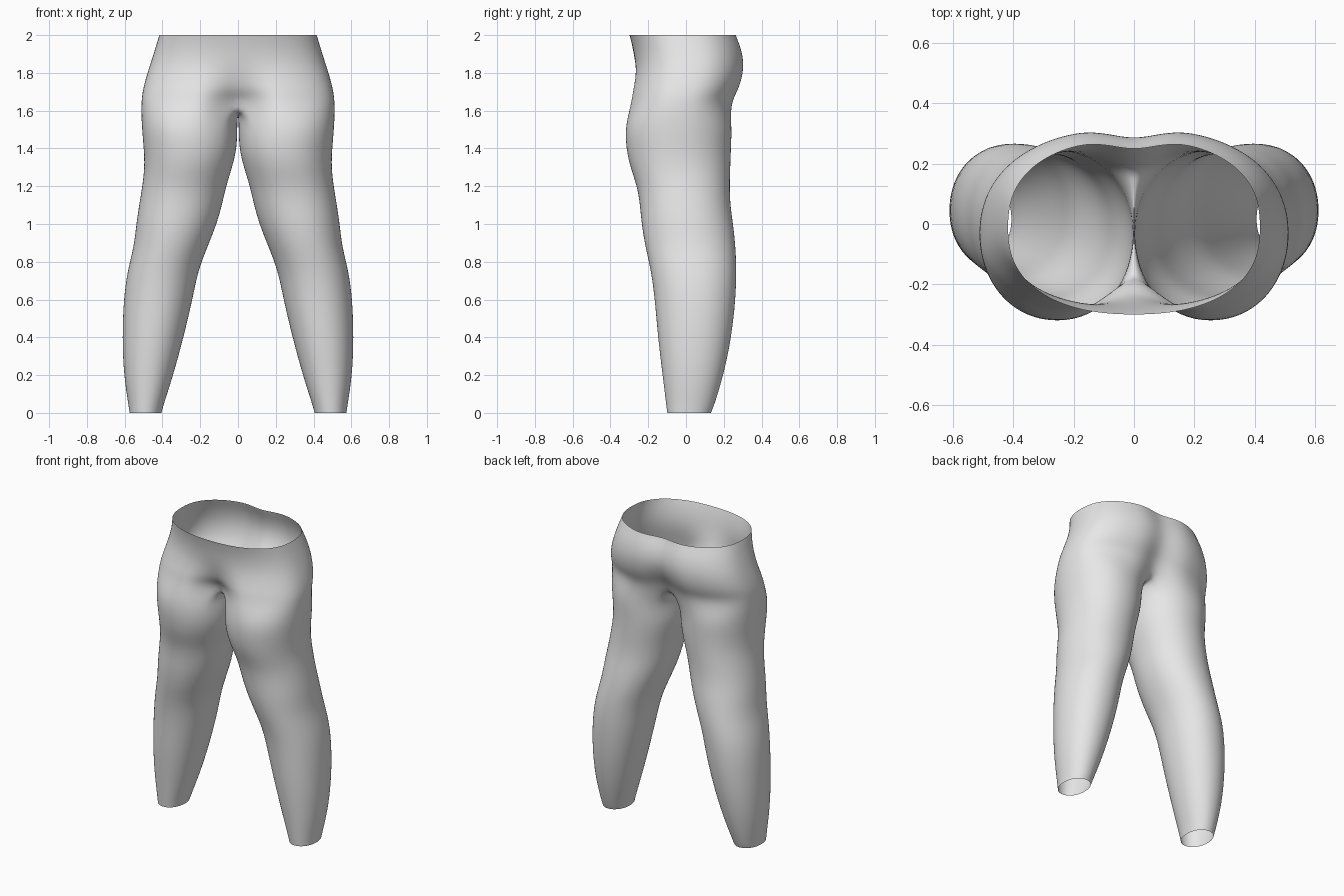
import bpy, bmesh, math

if "Cube" in bpy.data.objects:
    bpy.data.objects.remove(bpy.data.objects["Cube"])

M = 20        # segments round the outside of one half, front to back
INNER = 9     # segments of the inner thigh arc, back to front
PSI = math.radians(50)

# closed leg rings: z, x inner, x outer, y front, y back
LEG = [
    (0.00, .405, .575, -.100, .133),
    (0.04, .395, .580, -.105, .150),
    (0.20, .342, .606, -.125, .200),
    (0.40, .288, .614, -.150, .242),
    (0.60, .240, .607, -.166, .264),
    (0.75, .212, .587, -.186, .269),
    (0.88, .160, .552, -.217, .264),
    (1.00, .112, .540, -.237, .251),
    (1.10, .084, .525, -.245, .236),
    (1.20, .062, .508, -.260, .233),
    (1.30, .030, .496, -.297, .236),
    (1.40, .004, .500, -.319, .240),
    (1.52, .003, .512, -.325, .245),
]
# open hip rings: z, x outer, y front, y back, front dent, back dent
HIP = [
    (1.64, .514, -.315, .255, .170, .075),
    (1.70, .507, -.304, .287, .090, .075),
    (1.76, .493, -.288, .310, .045, .055),
    (1.84, .468, -.274, .322, .008, .038),
    (1.92, .442, -.280, .310, .000, .036),
    (1.98, .424, -.294, .287, .000, .038),
    (2.00, .418, -.300, .280, .000, .037),
]


def power(v, e):
    return math.copysign(abs(v) ** e, v)


def leg_ring(z, xi, xo, yf, yb):
    cx, rx, cy, ry = (xi + xo) / 2, (xo - xi) / 2, (yf + yb) / 2, (yb - yf) / 2
    outer, inner = math.pi - PSI, PSI
    angles = [-outer + 2 * outer * i / M for i in range(M + 1)]
    angles += [outer + 2 * inner * i / INNER for i in range(1, INNER)]
    return [(cx + rx * power(math.cos(a), .95), cy + ry * power(math.sin(a), .95), z)
            for a in angles]


def hip_ring(z, xo, yf, yb, df, db):
    cy, ry = (yf + yb) / 2, (yb - yf) / 2
    pts = []
    for i in range(M + 1):
        a = math.pi * i / M
        x = xo * power(math.sin(a), .88) if 0 < i < M else 0.0
        y = cy - ry * power(math.cos(a), .82)
        # centre creases at the front and the seat
        y += df * math.exp(-(x / .11) ** 2) if i < M / 2 else -db * math.exp(-(x / .09) ** 2)
        pts.append((x, y, z))
    return pts


bm = bmesh.new()
legs = [[bm.verts.new(p) for p in leg_ring(*r)] for r in LEG]
hips = [[bm.verts.new(p) for p in hip_ring(*r)] for r in HIP]

# crotch line lying on the centre plane, closing the lowest hip ring
front, back = hips[0][0].co, hips[0][M].co
crotch = []
for i in range(1, INNER):
    t = i / INNER
    p = back.lerp(front, t)
    crotch.append(bm.verts.new((0, p.y, p.z - .05 * math.sin(math.pi * t))))
rings = legs + [hips[0] + crotch]

# leg tube
for a, b in zip(rings, rings[1:]):
    n = len(a)
    for i in range(n):
        j = (i + 1) % n
        bm.faces.new((a[i], a[j], b[j], b[i]))
# hip wall
for a, b in zip(hips, hips[1:]):
    for i in range(M):
        bm.faces.new((a[i], a[i + 1], b[i + 1], b[i]))

for f in bm.faces:
    f.smooth = True
mesh = bpy.data.meshes.new("trousers")
bm.to_mesh(mesh)
bm.free()
trousers = bpy.data.objects.new("trousers", mesh)
bpy.context.collection.objects.link(trousers)

cloth = bpy.data.materials.new("light grey cloth")
cloth.diffuse_color = (.8, .8, .8, 1)
cloth.use_nodes = True
cloth.node_tree.nodes["Principled BSDF"].inputs["Base Color"].default_value = cloth.diffuse_color
mesh.materials.append(cloth)

# second half and smoothing
mirror = trousers.modifiers.new("mirror", 'MIRROR')
mirror.use_axis = (True, False, False)
mirror.merge_threshold = .001
smooth = trousers.modifiers.new("smooth", 'SUBSURF')
smooth.levels = smooth.render_levels = 2
